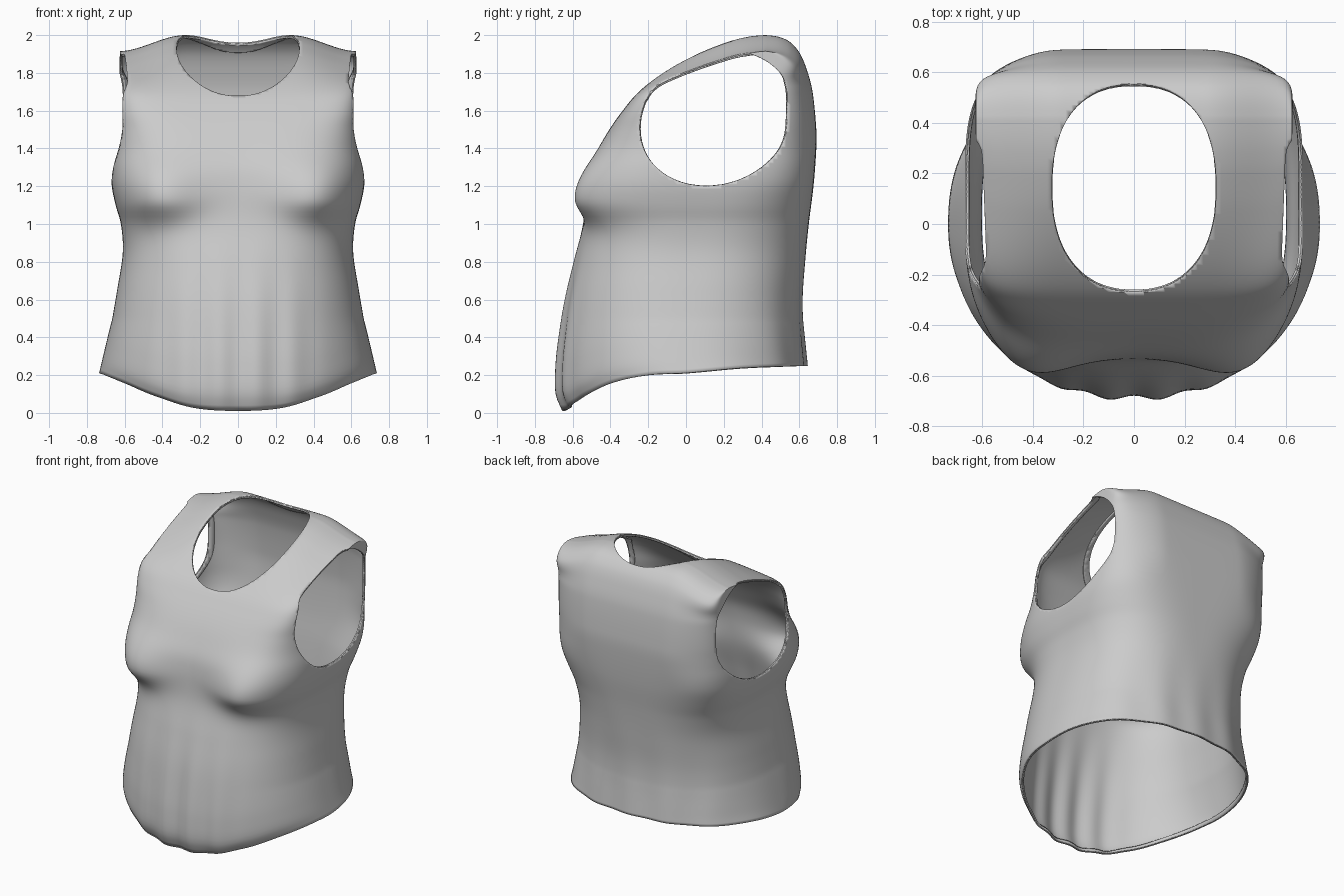
import bpy, bmesh
from math import cos, sin, pi, exp

if "Cube" in bpy.data.objects:
    bpy.data.objects.remove(bpy.data.objects["Cube"])


def curve(points):
    """Smooth interpolation through (z, value) points."""
    xs, ys = zip(*points)

    def slope(i):
        a, b = max(i - 1, 0), min(i + 1, len(xs) - 1)
        return (ys[b] - ys[a]) / (xs[b] - xs[a])

    def value(x):
        x = min(max(x, xs[0]), xs[-1])
        i = max(k for k in range(len(xs) - 1) if xs[k] <= x)
        h = xs[i + 1] - xs[i]
        t = (x - xs[i]) / h
        return (ys[i] * (1 + 2 * t) * (1 - t) ** 2 + ys[i + 1] * t * t * (3 - 2 * t)
                + h * t * (1 - t) * (slope(i) * (1 - t) - slope(i + 1) * t))
    return value


def smooth(t):
    t = min(max(t, 0), 1)
    return t * t * (3 - 2 * t)


# Body profiles by height: centre front, centre back, half width, squareness
front_y = curve([(0, -.65), (.1, -.685), (.25, -.685), (.4, -.67), (.6, -.64), (.8, -.595),
                 (1, -.545), (1.2, -.525), (1.3, -.505), (1.4, -.46), (1.5, -.405), (1.6, -.335),
                 (1.7, -.25), (1.8, -.12), (1.9, .055), (1.96, .2), (1.985, .29), (1.996, .36),
                 (2, .42)])
back_y = curve([(0, .64), (.4, .62), (.6, .615), (.8, .63), (1, .65), (1.2, .675), (1.4, .69),
                (1.5, .69), (1.7, .67), (1.8, .645), (1.9, .605), (1.96, .555), (1.985, .51),
                (1.996, .465), (2, .42)])
width = curve([(0, .735), (.33, .69), (.5, .665), (.65, .64), (.85, .61), (1, .62), (1.1, .648),
               (1.2, .668), (1.3, .67), (1.4, .66), (1.6, .645), (1.8, .632), (2, .625)])
front_n = curve([(0, 2.1), (.8, 2.5), (1.2, 3.0), (1.5, 4.2), (1.7, 8), (2, 12)])
back_n = curve([(0, 2.3), (1, 2.9), (1.5, 5), (1.8, 7), (2, 12)])
hem_z = curve([(-.7, 0), (-.64, .015), (-.55, .08), (-.4, .155), (-.2, .2), (0, .212),
               (.3, .238), (.65, .25)])


def body_point(angle, z):
    c, s = cos(angle), sin(angle)
    yf, yb, w = front_y(z), back_y(z), width(z)
    n = front_n(z) if s < 0 else back_n(z)
    r = (abs(c) ** n + abs(s) ** n) ** (-1 / n)
    x, y = w * c * r, (yf + yb) / 2 + (yb - yf) / 2 * s * r
    facing = smooth(abs(s) * 2)
    # shoulder slope and curved hem
    out = min(max((abs(x) - .28) / .35, 0), 1.1)
    z2 = z - .085 * smooth(out) * smooth((z - 1.65) / .35)
    if z < .5:
        h = hem_z(y)
        z2 = h + z * (.5 - h) / .5
    # hanging folds below the bust, fainter at the back
    drape = smooth((1 - z) / .8) * facing
    if s < 0:
        y += .01 * cos(2 * pi * x / .2) * drape * exp(-(x / .36) ** 4)
        # bust: soft above, tighter and curved underneath
        dz = z - 1.13 - .5 * max(.4 - abs(x), 0) ** 2
        dz /= .21 if dz > 0 else .12
        dx = (abs(x) - .45) / .22
        y -= .115 * exp(-dz * dz - dx * dx) * facing
    else:
        y += .005 * cos(2 * pi * x / .27) * drape
        # rounded shoulder blades
        y -= .035 * smooth((abs(x) - .3) / .3) * smooth((z - 1.2) / .3) * smooth((1.95 - z) / .2) * facing
    return x, y, z2


def neck(p):
    u, v = abs(p.x) / .325, abs(p.y - .142) / .413
    return .36 * ((u ** 2.3 + v ** 2.3) ** (1 / 2.3) - 1) if p.z > 1.3 else 1


def arm(p):
    u, v = (p.y - .162) / .405, (p.z - 1.56) / .355
    hole = .37 * (max(u * u + v * v - .27 * u * v, 0) ** .5 - 1)
    gate = .58 + .03 * (p.y + .24) / .8 - abs(p.x)
    # rounded blend of the side-view oval and the strap edge
    d = max(.03 - abs(hole - gate), 0)
    return max(hole, gate) + d * d / .12


def hem(p):
    return p.z - hem_z(p.y)


def cut(bm, func):
    """Split the mesh along func = 0 and return the faces on the negative side."""
    val = {v: func(v.co) for v in bm.verts}
    new = set()
    for e in list(bm.edges):
        a, b = e.verts
        if val[a] * val[b] < 0:
            v = bmesh.utils.edge_split(e, a, val[a] / (val[a] - val[b]))[1]
            val[v] = 0
            new.add(v)
    for f in list(bm.faces):
        on = [v for v in f.verts if v in new]
        if len(on) == 2:
            bmesh.utils.face_split(f, on[0], on[1])
    return [f for f in bm.faces if sum(val[v] for v in f.verts) < 0]


# Closed-top torso made from horizontal rings
bm = bmesh.new()
RINGS, SEG = 100, 200
rings = []
for i in range(RINGS + 1):
    z = 2 * (1 - (1 - i / RINGS) ** 1.7)
    rings.append([bm.verts.new(body_point(2 * pi * j / SEG, z)) for j in range(SEG)])
for lo, hi in zip(rings, rings[1:]):
    for j in range(SEG):
        k = (j + 1) % SEG
        bm.faces.new((lo[j], lo[k], hi[k], hi[j]))
bmesh.ops.remove_doubles(bm, verts=bm.verts, dist=.0003)

# Neck and arm openings
for opening in (neck, arm):
    bmesh.ops.delete(bm, geom=cut(bm, opening), context='FACES')


def make_part(name, thickness, offset, band=None, size=0):
    """Turn the shell, or only the strip along an opening, into an object."""
    piece = bm.copy()
    if band:
        keep = set(cut(piece, lambda p: band(p) - size))
        bmesh.ops.delete(piece, geom=[f for f in piece.faces if f not in keep], context='FACES')
    for f in piece.faces:
        f.smooth = True
    mesh = bpy.data.meshes.new(name)
    piece.to_mesh(mesh)
    piece.free()
    ob = bpy.data.objects.new(name, mesh)
    bpy.context.collection.objects.link(ob)
    mod = ob.modifiers.new("cloth_thickness", 'SOLIDIFY')
    mod.thickness, mod.offset = thickness, offset
    bpy.context.view_layer.objects.active = ob
    ob.select_set(True)
    bpy.ops.object.shade_smooth_by_angle(angle=.7)
    ob.select_set(False)


# Cloth shell with turned-under bands inside its openings
make_part("top_body", .008, -1)
make_part("neck_band", .01, -2.2, neck, .035)
make_part("arm_bands", .01, -2.2, arm, .025)
make_part("hem_band", .01, -2.2, hem, .025)
bm.free()
